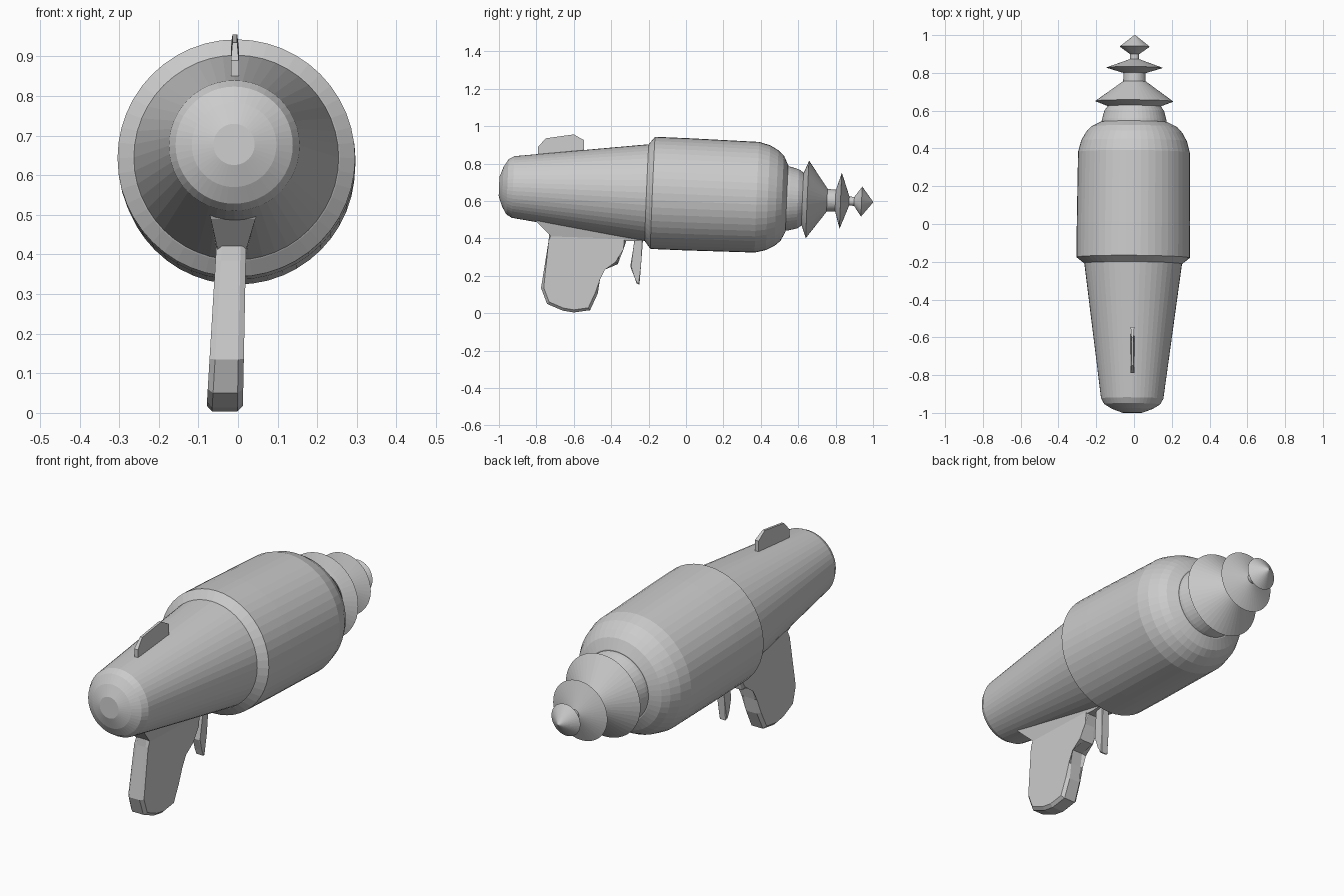
import bpy, bmesh, math
from mathutils import Matrix, Vector

cube = bpy.data.objects.get("Cube")
if cube:
    bpy.data.objects.remove(cube)

GREY = (0.6, 0.6, 0.6, 1)
metal = bpy.data.materials.new("plain grey")
metal.use_nodes = True
metal.diffuse_color = GREY
metal.node_tree.nodes["Principled BSDF"].inputs["Base Color"].default_value = GREY

# The barrel axis dips slightly towards the muzzle
AXIS = (Matrix.Translation((-0.003, 0, 0.636))
        @ Matrix.Rotation(-0.007, 4, 'Z') @ Matrix.Rotation(-0.042, 4, 'X'))


def finish(name, bm):
    bmesh.ops.recalc_face_normals(bm, faces=bm.faces)
    mesh = bpy.data.meshes.new(name)
    bm.to_mesh(mesh)
    bm.free()
    mesh.materials.append(metal)
    ob = bpy.data.objects.new(name, mesh)
    bpy.context.collection.objects.link(ob)
    return ob


def turned(name, profile, sides=48):
    """Closed solid of revolution along the barrel axis from (y, radius) pairs."""
    bm = bmesh.new()
    rings = []
    for y, r in profile:
        ring = []
        for i in range(sides):
            a = 2 * math.pi * i / sides
            ring.append(bm.verts.new(AXIS @ Vector((r * math.cos(a), y, r * math.sin(a)))))
        rings.append(ring)
    for a, b in zip(rings, rings[1:]):
        for i in range(sides):
            j = (i + 1) % sides
            bm.faces.new((a[i], a[j], b[j], b[i]))
    bm.faces.new(rings[0])
    bm.faces.new(rings[-1])
    return finish(name, bm)


def plate(name, outline, half, bevel, centre=-0.008, lean=0.0):
    """Side outline of (y, z) points given width in x, with chamfered rims.
    half(z) is the half width, lean shifts x with height."""
    bm = bmesh.new()
    sides = []
    for s in (-1, 1):
        sides.append([bm.verts.new((centre + lean * (z - 0.45) + s * half(z), y, z))
                      for y, z in outline])
    n = len(outline)
    for i in range(n):
        j = (i + 1) % n
        bm.faces.new((sides[0][i], sides[0][j], sides[1][j], sides[1][i]))
    caps = [bm.faces.new(s) for s in sides]
    rims = list({e for f in caps for e in f.edges})
    if bevel:
        bmesh.ops.bevel(bm, geom=rims, offset=bevel, segments=1, affect='EDGES')
    return finish(name, bm)


# Barrel: rounded rear cap and cone, then the wide chamber with a shoulder
turned("rear_body", [(-1.0, 0.052), (-0.98, 0.107), (-0.955, 0.148),
                     (-0.925, 0.165), (-0.2, 0.26)])
turned("chamber", [(-0.212, 0.255), (-0.208, 0.262), (-0.178, 0.3), (0.0, 0.3),
                   (0.38, 0.296), (0.44, 0.28), (0.485, 0.255), (0.515, 0.228),
                   (0.54, 0.178)])
turned("muzzle_collar", [(0.52, 0.176), (0.555, 0.17), (0.6, 0.158), (0.625, 0.14),
                         (0.632, 0.12)])

# Emitter: three shrinking cones joined by a thin rod
turned("large_emitter_cone", [(0.615, 0.12), (0.63, 0.155), (0.65, 0.207), (0.755, 0.062)])
turned("rod", [(0.74, 0.06), (0.81, 0.058), (0.811, 0.024), (0.93, 0.024)])
turned("middle_emitter_cone", [(0.8, 0.058), (0.828, 0.15), (0.873, 0.026)])
turned("tip_emitter_cone", [(0.9, 0.024), (0.94, 0.08), (1.002, 0.001)])

# Sight fin
plate("sight_fin", [(-0.79, 0.82), (-0.79, 0.89), (-0.75, 0.935), (-0.6, 0.956),
                    (-0.545, 0.925), (-0.545, 0.84)],
      lambda z: 0.01 if z < 0.93 else 0.006, 0)

# Grip, mount and trigger hang with a slight sideways lean
LEAN = 0.04
plate("grip", [(-0.73, 0.44), (-0.735, 0.385), (-0.775, 0.135), (-0.743, 0.05),
               (-0.66, 0.014), (-0.6, 0.004), (-0.513, 0.016), (-0.472, 0.105),
               (-0.46, 0.18), (-0.444, 0.246), (-0.365, 0.262), (-0.348, 0.345),
               (-0.315, 0.4), (-0.315, 0.44)],
      lambda z: 0.046 - 0.02 * z, 0.014, -0.016, LEAN)
plate("grip_mount", [(-0.82, 0.53), (-0.8, 0.49), (-0.72, 0.41), (-0.28, 0.385),
                     (-0.22, 0.39), (-0.22, 0.53)],
      lambda z: 0.033 + max(0, z - 0.4) * 0.26, 0, -0.014, LEAN)
plate("trigger", [(-0.275, 0.42), (-0.28, 0.36), (-0.298, 0.25), (-0.275, 0.19),
                  (-0.265, 0.16), (-0.249, 0.152), (-0.24, 0.26), (-0.228, 0.42)],
      lambda z: 0.02, 0.005, -0.016, LEAN)
